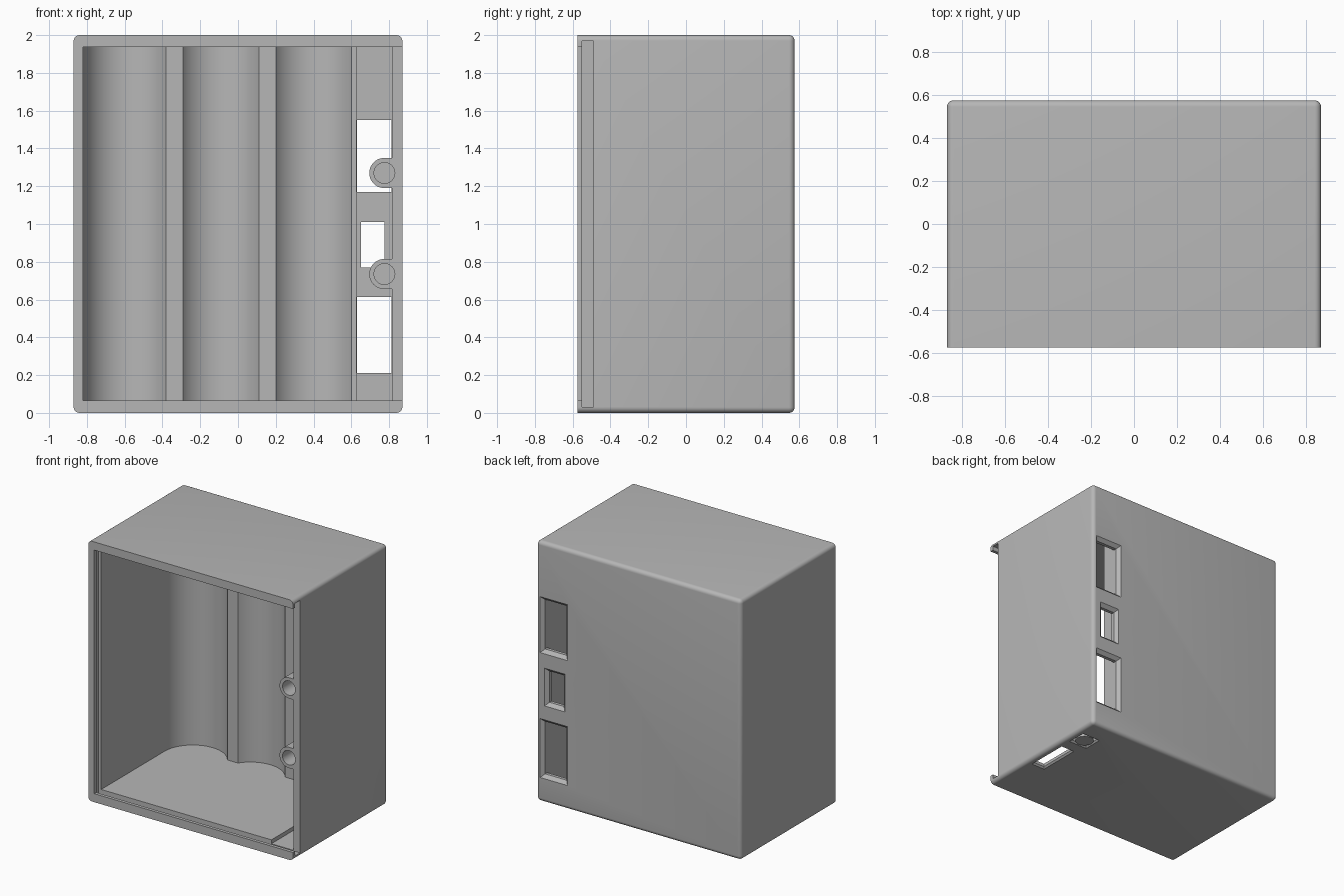
import bpy, bmesh, math
from mathutils import Vector

if "Cube" in bpy.data.objects:
    bpy.data.objects.remove(bpy.data.objects["Cube"])

grey = bpy.data.materials.new("plain grey")
grey.use_nodes = True
colour = (0.47, 0.47, 0.47, 1)
grey.diffuse_color = colour
grey.node_tree.nodes["Principled BSDF"].inputs["Base Color"].default_value = colour


def finish(bm, name):
    bmesh.ops.recalc_face_normals(bm, faces=bm.faces)
    mesh = bpy.data.meshes.new(name)
    bm.to_mesh(mesh)
    bm.free()
    mesh.materials.append(grey)
    ob = bpy.data.objects.new(name, mesh)
    bpy.context.collection.objects.link(ob)
    return ob


def loft(name, loops):
    """Closed solid through rings of points."""
    bm = bmesh.new()
    rings = [[bm.verts.new(p) for p in loop] for loop in loops]
    n = len(rings[0])
    for a, b in zip(rings, rings[1:]):
        for i in range(n):
            j = (i + 1) % n
            bm.faces.new((a[i], a[j], b[j], b[i]))
    bm.faces.new(rings[0])
    bm.faces.new(rings[-1])
    return finish(bm, name)


def rect(x0, x1, v0, v1, grow=0):
    x0, x1, v0, v1 = x0 - grow, x1 + grow, v0 - grow, v1 + grow
    return [(x0, v0), (x1, v0), (x1, v1), (x0, v1)]


def along_z(points, z):
    return [(x, y, z) for x, y in points]


def along_y(points, y):
    return [(x, y, z) for x, z in points]


def arc(cx, cy, r, a0, a1, n):
    steps = [math.radians(a0 + (a1 - a0) * i / n) for i in range(n + 1)]
    return [(cx + r * math.cos(a), cy + r * math.sin(a)) for a in steps]


def box(name, x0, x1, y0, y1, z0, z1):
    r = rect(x0, x1, y0, y1)
    return loft(name, [along_z(r, z0), along_z(r, z1)])


def combine(target, tool, operation="DIFFERENCE"):
    mod = target.modifiers.new("combine", "BOOLEAN")
    mod.operation = operation
    mod.solver = "EXACT"
    mod.object = tool
    bpy.context.view_layer.objects.active = target
    bpy.ops.object.modifier_apply(modifier=mod.name)
    bpy.data.objects.remove(tool)


W, D, H = 0.87, 0.575, 2.0

# Outer block, rounded everywhere except around the open front
case = box("battery_case", -W, W, -D, D, 0, H)
bm = bmesh.new()
bm.from_mesh(case.data)
edges = [e for e in bm.edges if max(v.co.y for v in e.verts) > 0]
bmesh.ops.bevel(bm, geom=edges, offset=0.03, segments=6, profile=0.5, affect="EDGES")
bm.to_mesh(case.data)
bm.free()

# Main cavity with three round cell bays along the back
AXIS, R, HALF = 0.28, 0.24, 0.2
chord = math.degrees(math.acos(HALF / R))
outline = [(-0.82, -0.52)]
for k, cx in enumerate((-0.58, -0.09, 0.4)):
    outline += arc(cx, AXIS, R, 180 if k == 0 else 180 - chord, chord, 28)
rib_y = outline[-1][1]
outline += [(0.72, rib_y), (0.72, -0.52)]
combine(case, loft("cavity_cutter", [along_z(outline, 0.065), along_z(outline, 1.937)]))

# Board compartment, sliding lid groove and front opening
combine(case, box("compartment_cutter", 0.627, 0.815, -0.52, 0.525, 0.035, 1.965))
combine(case, box("groove_cutter", -0.845, 1, -0.55, -0.49, 0.03, 1.97))
combine(case, box("opening_cutter", -0.82, 1, -0.7, -0.53, 0.065, 1.937))

# Chamfered ports in the back wall
C = 0.025
for x0, x1, z0, z1 in ((0.63, 0.813, 0.21, 0.613), (0.652, 0.775, 0.77, 1.01),
                       (0.63, 0.813, 1.17, 1.55)):
    combine(case, loft("port_cutter", [
        along_y(rect(x0, x1, z0, z1, C * 2), D + C),
        along_y(rect(x0, x1, z0, z1), D - C),
        along_y(rect(x0, x1, z0, z1), 0.48)]))

# Chamfered ports in the underside
C = 0.012
for x0, x1, y0, y1 in ((0.72, 0.81, -0.155, 0.155), (0.68, 0.812, 0.27, 0.395)):
    combine(case, loft("underside_cutter", [
        along_z(rect(x0, x1, y0, y1, C * 2), -C),
        along_z(rect(x0, x1, y0, y1), C),
        along_z(rect(x0, x1, y0, y1), 0.06)]))

# Screw bosses on the side wall, each with a blind hole
for z in (0.735, 1.27):
    shape = [(0.835, z + 0.08)] + arc(0.775, z, 0.08, 90, 270, 24) + [(0.835, z - 0.08)]
    combine(case, loft("boss", [along_y(shape, -0.488), along_y(shape, -0.3)]), "UNION")
    ring = arc(0.775, z, 0.055, 0, 352.5, 47)
    combine(case, loft("boss_cutter", [along_y(ring, -0.52), along_y(ring, -0.34)]))

# Round push button in the underside port
disc = arc(0.746, 0.3325, 0.066, 0, 352.5, 47)
button = loft("push_button", [along_z(disc, 0.002), along_z(disc, 0.035)])

for ob in (case, button):
    bpy.ops.object.select_all(action="DESELECT")
    ob.select_set(True)
    bpy.context.view_layer.objects.active = ob
    bpy.ops.object.shade_smooth_by_angle(angle=math.radians(30))
